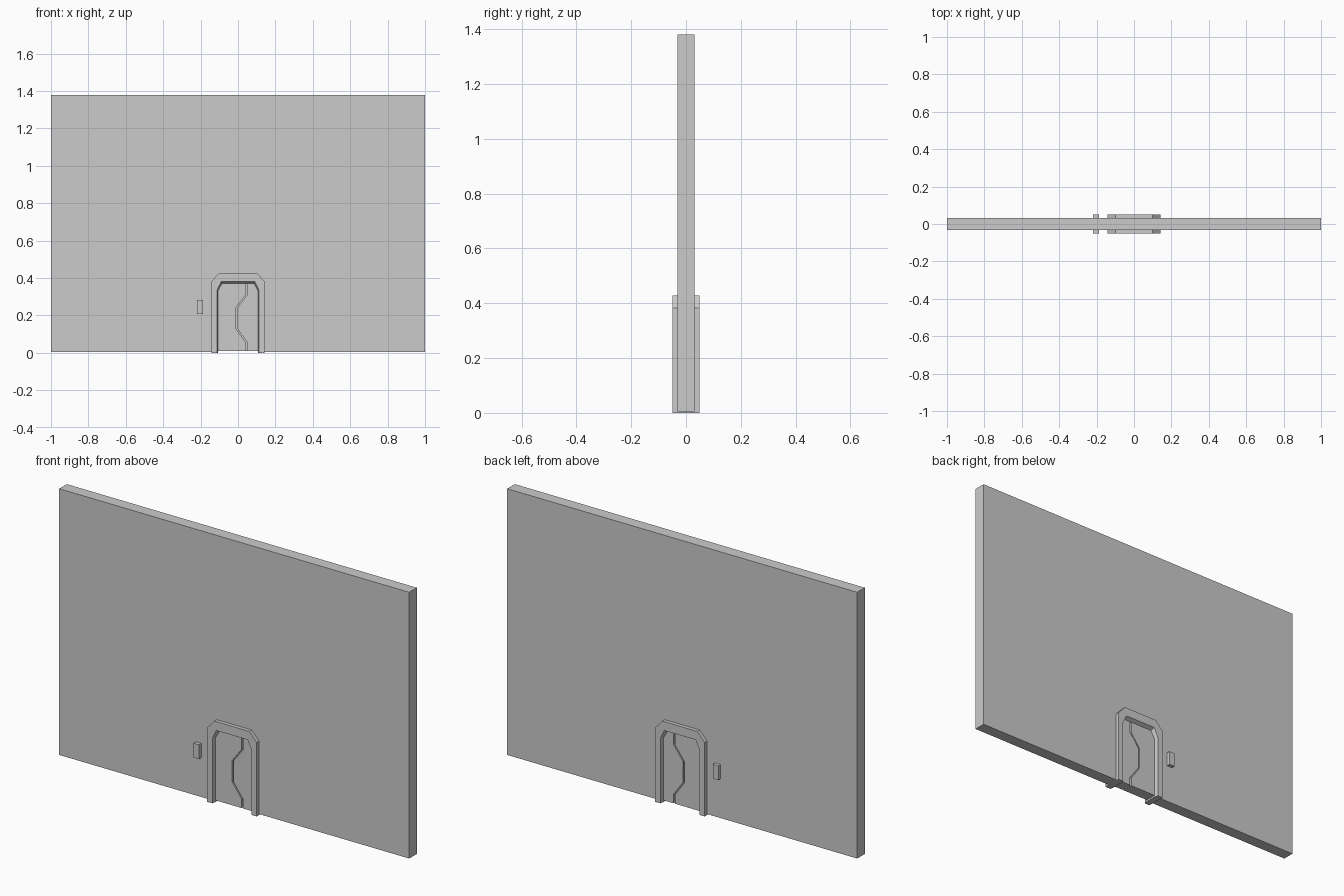
import bpy, bmesh

if "Cube" in bpy.data.objects:
    bpy.data.objects.remove(bpy.data.objects["Cube"])


def finish(name, bm):
    bmesh.ops.recalc_face_normals(bm, faces=bm.faces)
    me = bpy.data.meshes.new(name)
    bm.to_mesh(me)
    bm.free()
    ob = bpy.data.objects.new(name, me)
    bpy.context.collection.objects.link(ob)
    return ob


def prism(name, profile, half):
    """Extrude an x/z outline from y=-half to y=+half."""
    bm = bmesh.new()
    face = bm.faces.new([bm.verts.new((x, -half, z)) for x, z in profile])
    ext = bmesh.ops.extrude_face_region(bm, geom=[face])
    verts = [v for v in ext["geom"] if isinstance(v, bmesh.types.BMVert)]
    bmesh.ops.translate(bm, verts=verts, vec=(0, 2 * half, 0))
    return finish(name, bm)


def arch(side, shoulder, top_x, top_z, base):
    """Chamfered doorway outline, left foot to right foot."""
    return [(-side, base), (-side, shoulder), (-top_x, top_z),
            (top_x, top_z), (side, shoulder), (side, base)]


# wall with a notch for the doorway
BASE = 0.005
notch = arch(0.125, 0.36, 0.095, 0.40, BASE)
prism("wall", [(-1, BASE)] + notch + [(1, BASE), (1, 1.38), (-1, 1.38)], 0.031)

# door frame: closed section swept over the arch
outer = arch(0.142, 0.382, 0.10, 0.428, 0)
lip = arch(0.112, 0.335, 0.09, 0.382, 0)
inner = arch(0.108, 0.33, 0.085, 0.372, 0)
section = [(outer, -0.05), (outer, 0.05), (lip, 0.05),
           (inner, 0.03), (inner, -0.03), (lip, -0.05)]
bm = bmesh.new()
rings = [[bm.verts.new((x, y, z)) for x, z in prof] for prof, y in section]
for a, b in zip(rings, rings[1:] + rings[:1]):
    for i in range(len(a) - 1):
        bm.faces.new((a[i], a[i + 1], b[i + 1], b[i]))
for end in (0, -1):
    bm.faces.new([r[end] for r in rings])
finish("door_frame", bm)

# two interlocking door leaves with a zigzag seam
FOOT = 0.009
seam = [(0.046, FOOT), (0.046, 0.055), (-0.008, 0.13),
        (-0.008, 0.24), (0.046, 0.312), (0.046, 0.374)]
gap = 0.004
left = [(x - gap, z) for x, z in seam]
right = [(x + gap, z) for x, z in seam]
prism("left_door_leaf", left + [(-0.087, 0.374), (-0.11, 0.332), (-0.11, FOOT)], 0.03)
prism("right_door_leaf", right + [(0.087, 0.374), (0.11, 0.332), (0.11, FOOT)], 0.03)

# seal that closes the seam behind the gap
prism("door_seal", left + right[::-1], 0.02)

# control panel on both wall faces
prism("control_panel", [(-0.22, 0.208), (-0.188, 0.208),
                        (-0.188, 0.282), (-0.22, 0.282)], 0.05)
